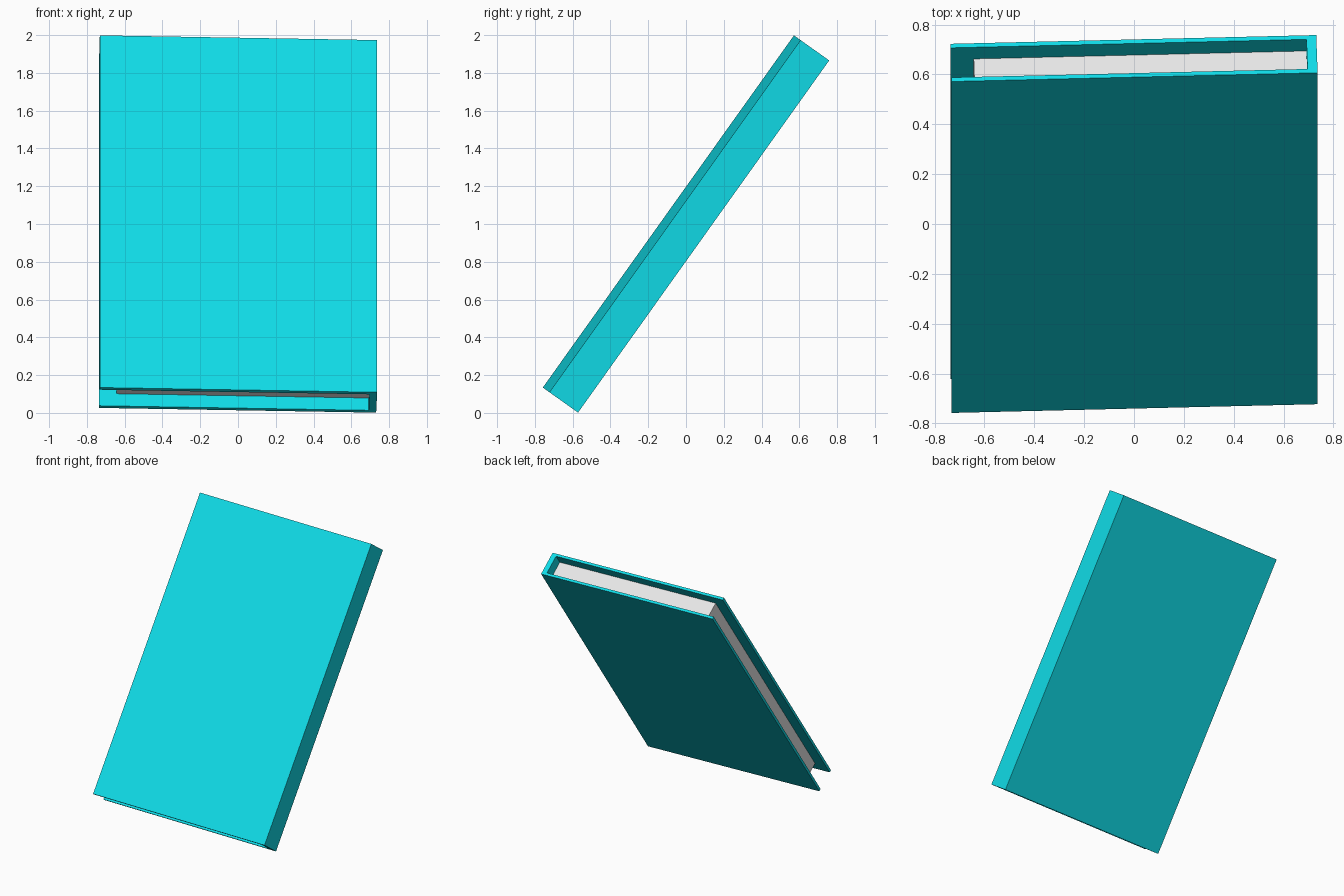
import bpy, bmesh, math
from mathutils import Matrix

cube = bpy.data.objects.get("Cube")
if cube:
    bpy.data.objects.remove(cube, do_unlink=True)

# Book dimensions, upright: x = width, y = thickness, z = height
W, T, H = 1.469, 0.186, 2.29
COVER, SPINE, RECESS = 0.02, 0.04, 0.08
LEAN = (Matrix.Translation((0, 0, 1))
        @ Matrix.Rotation(math.radians(-35.5), 4, "X")
        @ Matrix.Rotation(math.radians(1.68), 4, "Z"))


def material(name, rgb):
    mat = bpy.data.materials.new(name)
    mat.use_nodes = True
    mat.diffuse_color = (*rgb, 1)
    mat.node_tree.nodes["Principled BSDF"].inputs["Base Color"].default_value = (*rgb, 1)
    return mat


def extrude_profile(name, outline, height, mat):
    """Extrude an outline in the xy plane, centred in z, and lean it back."""
    bm = bmesh.new()
    base = bm.faces.new([bm.verts.new((x, y, -height / 2)) for x, y in outline])
    top = bmesh.ops.extrude_face_region(bm, geom=[base])["geom"]
    bmesh.ops.translate(bm, vec=(0, 0, height),
                        verts=[g for g in top if isinstance(g, bmesh.types.BMVert)])
    bmesh.ops.recalc_face_normals(bm, faces=bm.faces)
    bm.transform(LEAN)
    mesh = bpy.data.meshes.new(name)
    bm.to_mesh(mesh)
    bm.free()
    mesh.materials.append(mat)
    obj = bpy.data.objects.new(name, mesh)
    bpy.context.collection.objects.link(obj)
    return obj


cyan = material("cyan cover", (0.005, 0.71, 0.8))
paper = material("white paper", (0.8, 0.8, 0.8))

x, y = W / 2, T / 2
inner_x, inner_y = x - SPINE, y - COVER
fore_x = -x + 0.093

# Cover: front board, spine and back board as one U-shaped profile
extrude_profile("book_cover",
                [(-x, -y), (x, -y), (x, y), (-x, y),
                 (-x, inner_y), (inner_x, inner_y), (inner_x, -inner_y), (-x, -inner_y)],
                H, cyan)

# Pages: block set back from the three open edges
extrude_profile("page_block",
                [(fore_x, -inner_y), (inner_x, -inner_y), (inner_x, inner_y), (fore_x, inner_y)],
                H - 2 * RECESS, paper)
